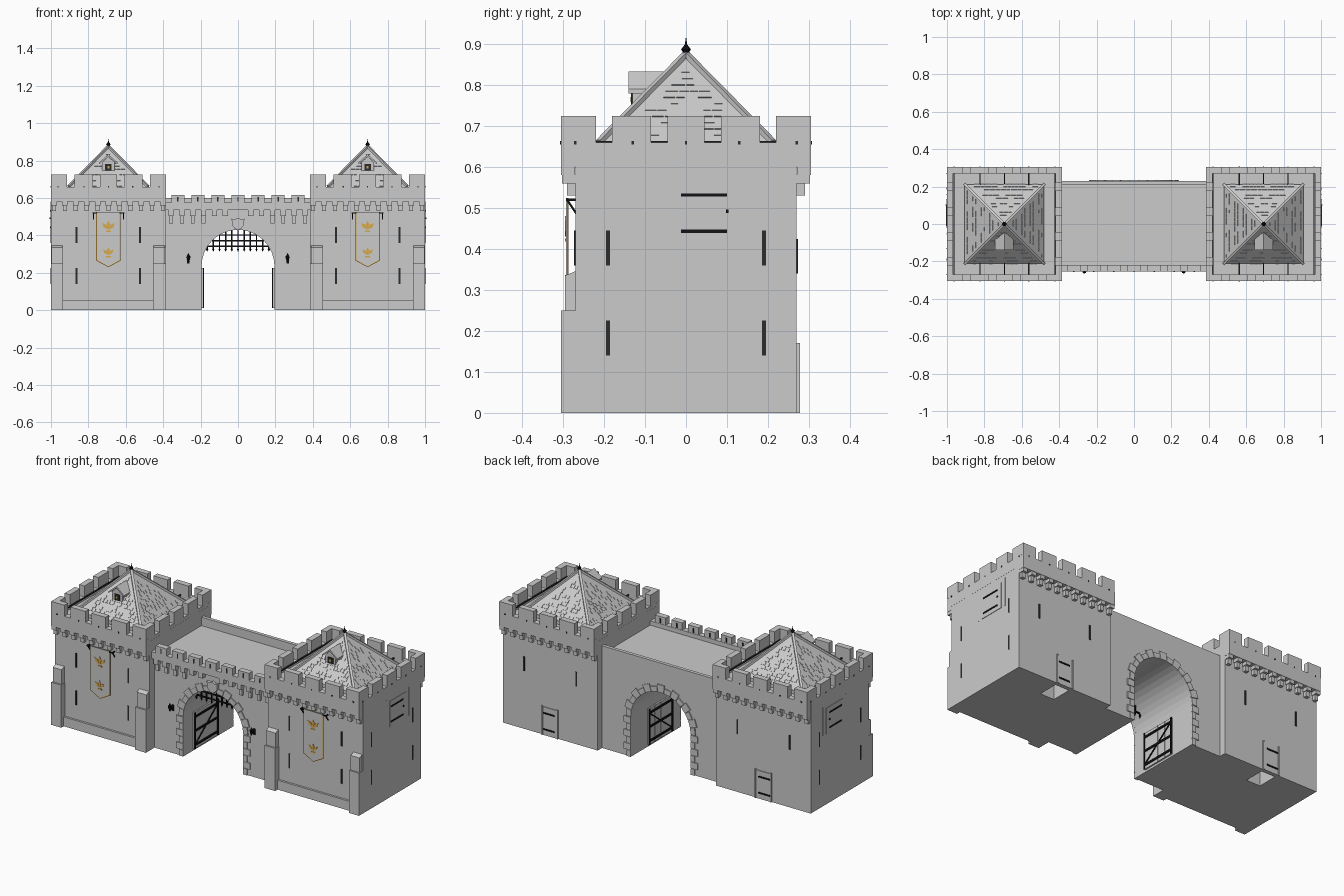
import bpy, bmesh, math, random
from mathutils import Matrix, Vector

random.seed(4)
if "Cube" in bpy.data.objects:
    bpy.data.objects.remove(bpy.data.objects["Cube"])


def material(name, *rgb):
    m = bpy.data.materials.new(name)
    m.use_nodes = True
    m.diffuse_color = (*rgb, 1)
    bsdf = next(n for n in m.node_tree.nodes if n.type == 'BSDF_PRINCIPLED')
    bsdf.inputs["Base Color"].default_value = (*rgb, 1)
    return m


STONE = material("grey stone", 0.6, 0.6, 0.6)
DARK = material("dark slit", 0.025, 0.025, 0.027)
IRON = material("black iron", 0.006, 0.006, 0.008)
GOLD = material("gold", 0.68, 0.4, 0.07)


class Part:
    """Collects simple solids into one mesh, mirrored to both sides if asked."""

    def __init__(self, name, mat, mirror=True):
        self.name, self.mat, self.mirror = name, mat, mirror
        self.bm = bmesh.new()

    def box(self, x, y, z, matrix=Matrix()):
        lo, hi = Vector((x[0], y[0], z[0])), Vector((x[1], y[1], z[1]))
        m = matrix @ Matrix.Translation((lo + hi) / 2) @ Matrix.Diagonal((*(hi - lo), 1))
        bmesh.ops.create_cube(self.bm, size=1, matrix=m)

    def prism(self, pts, a, b, axis='y'):
        put = (lambda p: (p[0], a, p[1])) if axis == 'y' else (lambda p: (a, p[0], p[1]))
        face = self.bm.faces.new([self.bm.verts.new(put(p)) for p in pts])
        out = bmesh.ops.extrude_face_region(self.bm, geom=[face])["geom"]
        move = (0, b - a, 0) if axis == 'y' else (b - a, 0, 0)
        bmesh.ops.translate(self.bm, vec=move, verts=[v for v in out if isinstance(v, bmesh.types.BMVert)])

    def beam(self, a, b, w):
        a, b = Vector(a), Vector(b)
        m = Matrix.Translation((a + b) / 2) @ (b - a).to_track_quat('Z', 'Y').to_matrix().to_4x4()
        bmesh.ops.create_cube(self.bm, size=1, matrix=m @ Matrix.Diagonal((w, w, (b - a).length, 1)))

    def cone(self, at, r1, r2, h, n=8, turn=0):
        m = Matrix.Translation(Vector(at) + Vector((0, 0, h / 2))) @ Matrix.Rotation(turn, 4, 'Z')
        bmesh.ops.create_cone(self.bm, cap_ends=True, segments=n, radius1=r1, radius2=r2, depth=h, matrix=m)

    def done(self):
        bmesh.ops.recalc_face_normals(self.bm, faces=self.bm.faces)
        mesh = bpy.data.meshes.new(self.name)
        self.bm.to_mesh(mesh)
        self.bm.free()
        mesh.materials.append(self.mat)
        ob = bpy.data.objects.new(self.name, mesh)
        bpy.context.collection.objects.link(ob)
        if self.mirror:
            ob.modifiers.new("Mirror", 'MIRROR').use_mirror_merge = False
        return ob


CX, X0, X1 = 0.693, 0.385, 1.0
FLOOR, SILL, TOP = 0.64, 0.66, 0.725

# Tower body, hollowed from below behind the back door
tower = Part("tower_body", STONE)
tower.box((X0, X1), (-0.27, 0.27), (0, FLOOR))
tower = tower.done()
hollow = Part("door_hollow", STONE, False)
hollow.box((CX - 0.045, CX + 0.045), (0.13, 0.25), (-0.1, 0.16))
hollow = hollow.done()
hollow.hide_render = True
cut = tower.modifiers.new("Hollow", 'BOOLEAN')
cut.object, cut.operation, cut.solver = hollow, 'DIFFERENCE', 'EXACT'
bpy.context.view_layer.objects.active = tower
bpy.ops.object.modifier_move_to_index(modifier="Hollow", index=0)
bpy.ops.object.modifier_apply(modifier="Hollow")
bpy.data.objects.remove(hollow)

# Parapet walls and merlons
par = Part("tower_parapet", STONE)
T = 0.034
marks = [-0.305, -0.22, -0.18, -0.085, -0.045, 0.045, 0.085, 0.18, 0.22, 0.305]
for s in (-1, 1):
    edge = sorted((s * 0.305, s * (0.305 - T)))
    end = sorted((CX + s * 0.3075, CX + s * (0.3075 - T)))
    par.box((X0, X1), edge, (0.58, SILL))
    par.box(end, (-0.305 + T, 0.305 - T), (0.6, SILL))
    for a, b in zip(marks[::2], marks[1::2]):
        fit = 0.3075 / 0.305
        par.box((CX + a * fit, CX + b * fit), edge, (SILL, TOP))
        a, b = max(a, -0.305 + T), min(b, 0.305 - T)
        par.box(end, (a, b), (SILL, TOP))
par.done()

# Stepped corbels under the front and back parapets
corbel = Part("tower_corbels", STONE)
for s in (-1, 1):
    for i in range(11):
        x = X0 + 0.016 + i * 0.0583
        corbel.box((x - 0.015, x + 0.015), sorted((s * 0.26, s * 0.303)), (0.56, 0.582))
        corbel.box((x - 0.011, x + 0.011), sorted((s * 0.26, s * 0.29)), (0.53, 0.56))
corbel.done()

# Front buttresses and plinth
butt = Part("tower_buttresses", STONE)
for a, b in ((X0, 0.455), (0.935, X1)):
    butt.box((a, b), (-0.305, -0.26), (0, 0.25))
    butt.prism([(-0.26, 0.24), (-0.295, 0.24), (-0.295, 0.335), (-0.26, 0.35)], a + 0.004, b - 0.004, 'x')
butt.box((0.45, 0.94), (-0.282, -0.26), (0, 0.055))
butt.done()

# Pyramid roof with hips and raised shingles
R, BASE, H = 0.212, 0.66, 0.215
roof = Part("tower_roof", STONE)
roof.box((CX - R, CX + R), (-R, R), (FLOOR - 0.01, BASE))
roof.cone((CX, 0, BASE), R * math.sqrt(2), 0, H, 4, math.pi / 4)
for sx in (-1, 1):
    for sy in (-1, 1):
        roof.beam((CX + sx * R, sy * R, BASE), (CX, 0, BASE + H), 0.014)
roof.done()
shingle = Part("roof_shingles", STONE)
slope = math.atan2(H, R)
for k in range(4):
    turn = Matrix.Translation((CX, 0, 0)) @ Matrix.Rotation(k * math.pi / 2, 4, 'Z')
    for row in range(13):
        t = (row + 0.5) / 14
        half = R * (1 - t) - 0.025
        u = -half + random.uniform(0, 0.02)
        while u < half - 0.015:
            w = min(random.uniform(0.015, 0.035), half - u)
            if random.random() < 0.7:
                place = turn @ Matrix.Translation((u + w / 2, -R * (1 - t), BASE + H * t)) @ Matrix.Rotation(slope, 4, 'X')
                shingle.box((-w / 2, w / 2), (-0.009, 0.009), (-0.002, 0.0025), place)
            u += w + 0.003
shingle.done()

# Dormer on the front slope
dorm = Part("dormer", STONE)
dorm.prism([(CX - 0.033, 0.73), (CX + 0.033, 0.73), (CX + 0.033, 0.79), (CX, 0.822), (CX - 0.033, 0.79)], -0.13, -0.04)
dorm.prism([(CX - 0.05, 0.78), (CX, 0.822), (CX + 0.05, 0.78), (CX + 0.05, 0.79), (CX, 0.833), (CX - 0.05, 0.79)], -0.14, -0.045)
dorm.done()
pane = Part("dormer_window", DARK)
pane.box((CX - 0.017, CX + 0.017), (-0.134, -0.129), (0.748, 0.782))
pane.done()
glow = Part("dormer_pane", GOLD)
glow.box((CX - 0.006, CX + 0.006), (-0.136, -0.131), (0.759, 0.771))
glow.done()

# Iron finial
fin = Part("finial", IRON)
fin.cone((CX, 0, 0.865), 0.011, 0.006, 0.012)
fin.cone((CX, 0, 0.877), 0.005, 0.012, 0.01)
fin.cone((CX, 0, 0.887), 0.012, 0.003, 0.012)
fin.cone((CX, 0, 0.899), 0.003, 0, 0.02)
fin.done()

# Arrow slits and small drain holes
slit = Part("arrow_slits", DARK)
for d in (-0.17, 0.17):
    for z in (0.14, 0.36):
        slit.box((CX + d - 0.005, CX + d + 0.005), (-0.273, -0.268), (z, z + 0.085))
        y = d * 1.12
        slit.box((0.998, 1.002), (y - 0.005, y + 0.005), (z, z + 0.085))
    slit.box((CX + d - 0.005, CX + d + 0.005), (0.268, 0.273), (0.34, 0.425))
for d in (-0.27, -0.13, 0, 0.13, 0.27):
    slit.box((CX + d - 0.003, CX + d + 0.003), (-0.307, 0.307), (0.655, 0.663))
    slit.box((0.998, 1.002), (d - 0.003, d + 0.003), (0.655, 0.663))
slit.done()

# End hatches and back doors
door = Part("tower_doors", STONE)
door.box((0.995, 1.003), (-0.022, 0.13), (0.415, 0.565))
for y in (-0.053, 0.157):
    door.box((0.995, 1.002), (y - 0.003, y + 0.003), (0.415, 0.58))
door.box((CX - 0.045, CX + 0.045), (0.265, 0.274), (0, 0.165))
for x in (-0.05, 0.05):
    door.box((CX + x - 0.004, CX + x + 0.004), (0.265, 0.278), (0, 0.17))
door.done()
hinge = Part("tower_door_hinges", IRON)
for z in (0.443, 0.532):
    hinge.box((1.0, 1.006), (-0.012, 0.05 * 2), (z - 0.004, z + 0.004))
hinge.box((1.0, 1.008), (0.098, 0.104), (0.488, 0.496))
for z in (0.035, 0.13):
    hinge.box((CX - 0.03, CX + 0.045), (0.27, 0.278), (z - 0.004, z + 0.004))
hinge.done()

# Hanging banners
def pennant(g):
    return [(CX - 0.065 + g, 0.525), (CX + 0.065 - g, 0.525), (CX + 0.065 - g, 0.265 + g), (CX, 0.23 + g), (CX - 0.065 + g, 0.265 + g)]


trim = Part("banner_trim", GOLD)
trim.prism(pennant(0), -0.291, -0.287)
for z, size in ((0.43, 0.05), (0.295, 0.042)):
    for ang in (-0.75, 0, 0.75):
        c, s = math.cos(ang), math.sin(ang)
        leaf = [(0, 0), (0.2, 0.55), (0, 1), (-0.2, 0.55)]
        trim.prism([(CX + size * (u * c + v * s), z + size * (v * c - u * s)) for u, v in leaf], -0.295, -0.29)
    trim.box((CX - 0.014, CX + 0.014), (-0.295, -0.29), (z - 0.012, z - 0.004))
trim.done()
cloth = Part("banner_cloth", STONE)
cloth.prism(pennant(0.005), -0.293, -0.288)
cloth.done()
rod = Part("banner_rod", IRON)
rod.beam((CX - 0.085, -0.29, 0.52), (CX + 0.085, -0.29, 0.52), 0.006)
for x in (CX - 0.08, CX + 0.08):
    rod.beam((x, -0.292, 0.52), (x, -0.268, 0.52), 0.006)
    rod.beam((x, -0.29, 0.52), (x, -0.268, 0.487), 0.005)
rod.done()

# Gate wall with arched passage
RA, SPRING, F, B = 0.195, 0.235, -0.225, 0.23
arc = [(-RA * math.cos(i * math.pi / 20), SPRING + RA * math.sin(i * math.pi / 20)) for i in range(21)]
gate = Part("gate_wall", STONE, False)
gate.prism([(-0.39, 0), (-RA, 0), *arc, (RA, 0), (0.39, 0), (0.39, 0.55), (-0.39, 0.55)], F, B)
gate.box((-0.39, 0.39), (B - 0.02, B), (0.55, 0.6))
gate.box((-0.39, 0.39), (-0.255, -0.218), (0.535, 0.575))
for i in range(-3, 4):
    gate.box((i * 0.107 - 0.035, i * 0.107 + 0.035), (-0.255, -0.22), (0.575, 0.617))
gate.done()
loop = Part("gate_merlon_slits", DARK, False)
for i in range(-3, 4):
    loop.box((i * 0.107 - 0.004, i * 0.107 + 0.004), (-0.257, -0.218), (0.58, 0.606))
loop.done()

# Gate corbels
gcor = Part("gate_corbels", STONE)
for i in range(1, 7):
    x = i * 0.058 + 0.01
    gcor.box((x - 0.014, x + 0.014), (-0.253, F), (0.505, 0.537))
    if i > 2:
        gcor.box((x - 0.01, x + 0.01), (-0.24, F), (0.465, 0.505))
gcor.done()

# Arch stones on both faces
stones = Part("arch_stones", STONE, False)
for y0, y1 in ((F - 0.006, F + 0.01), (B - 0.01, B + 0.006)):
    for i in range(15):
        a, b = (math.pi * (i + e) / 15 for e in (0.03, 0.97))
        r = 0.24 if i % 2 else 0.225
        stones.prism([(q * math.cos(g), SPRING + q * math.sin(g)) for q, g in ((RA, a), (r, a), (r, b), (RA, b))], y0, y1)
    for i in range(6):
        for s in (-1, 1):
            stones.box(sorted((s * RA, s * (0.24 if i % 2 else 0.22))), (y0, y1), (i * 0.039, i * 0.039 + 0.037))
stones.done()

# Blank shield over the arch
shield = Part("shield", STONE, False)
shield.prism([(-0.034, 0.49), (-0.017, 0.485), (0, 0.495), (0.017, 0.485), (0.034, 0.49), (0.032, 0.455), (0.018, 0.438), (0, 0.428), (-0.018, 0.438), (-0.032, 0.455)], -0.242, F)
shield.done()

# Raised portcullis
port = Part("portcullis", IRON, False)
for i in range(-5, 6):
    x = i * 0.033
    port.beam((x, -0.15, 0.325), (x, -0.15, SPRING + math.sqrt(RA * RA - x * x)), 0.007)
    port.cone((x, -0.15, 0.312), 0, 0.006, 0.014, 4)
for z in (0.342, 0.372, 0.402):
    w = math.sqrt(RA * RA - (z - SPRING) ** 2)
    port.beam((-w, -0.15, z), (w, -0.15, z), 0.007)
port.done()

# Open gate leaves against the passage walls
leaf = Part("gate_leaves", STONE)
for i in range(4):
    leaf.box((0.186, 0.197), (-0.14 + i * 0.055, -0.087 + i * 0.055), (0.012, 0.225))
leaf.done()
strap = Part("gate_leaf_straps", IRON)
for z in (0.035, 0.118, 0.2):
    strap.box((0.181, 0.187), (-0.14, 0.08), (z - 0.006, z + 0.006))
for y in (-0.137, 0.077):
    strap.box((0.181, 0.187), (y - 0.004, y + 0.004), (0.012, 0.225))
strap.beam((0.184, -0.137, 0.035), (0.184, 0.077, 0.2), 0.006)
strap.done()

# Wall torches
torch = Part("torches", IRON)
torch.beam((0.265, F, 0.262), (0.265, -0.252, 0.272), 0.007)
torch.box((0.258, 0.272), (-0.23, F), (0.25, 0.285))
torch.cone((0.265, -0.254, 0.258), 0.004, 0.011, 0.03)
torch.cone((0.265, -0.254, 0.288), 0.008, 0, 0.018)
torch.done()
